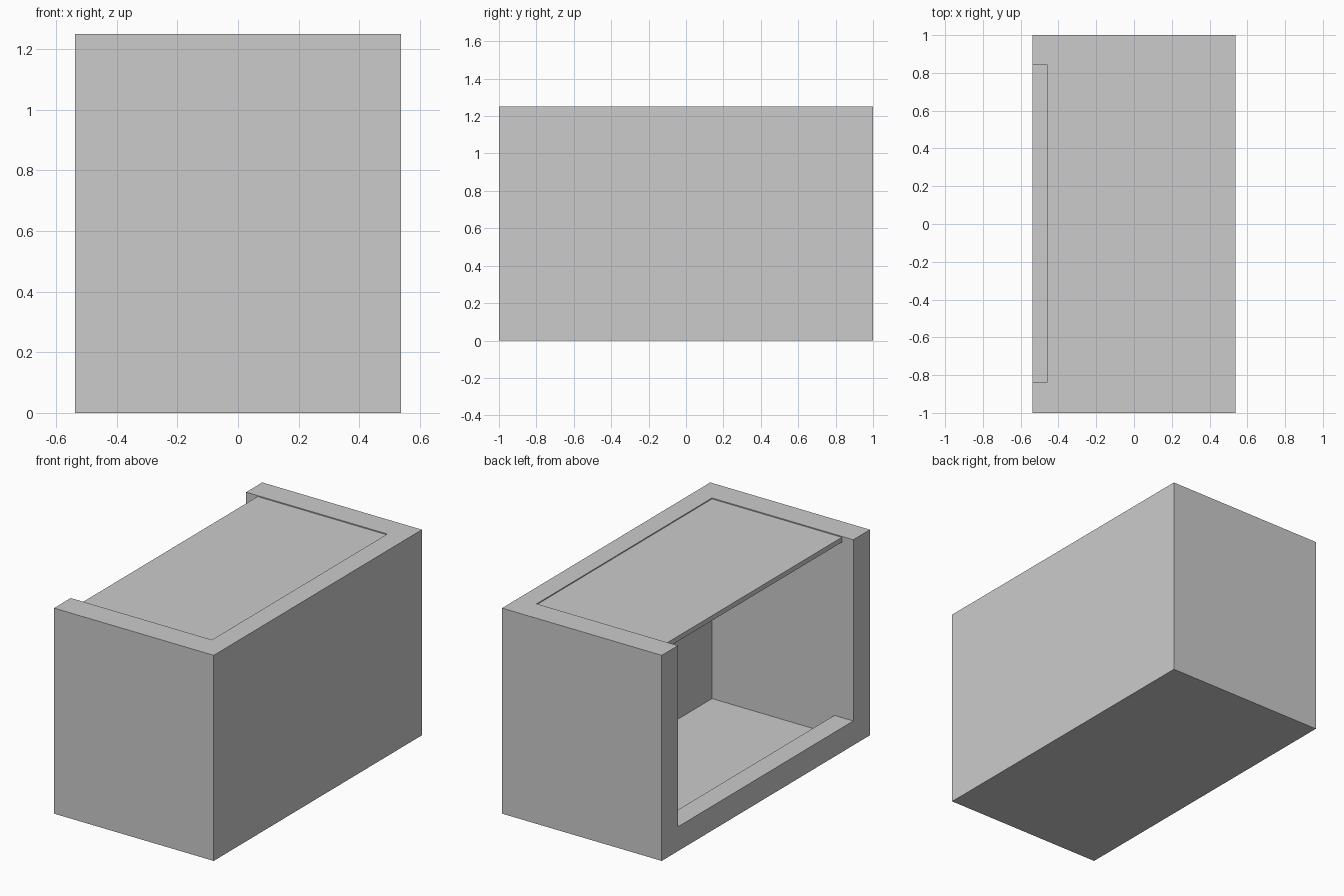
import bpy, bmesh

if "Cube" in bpy.data.objects:
    bpy.data.objects.remove(bpy.data.objects["Cube"])

HX, HY, H = 0.537, 1.0, 1.25      # outer half width, half depth, height
Y0, Y1 = -0.84, 0.845             # inner faces of the end walls
BACK = 0.413                      # inner face of the back wall


def extrude_profile(name, xz, y0, y1):
    """Prism from an (x, z) outline swept along y."""
    bm = bmesh.new()
    face = bm.faces.new([bm.verts.new((x, y0, z)) for x, z in xz])
    new = bmesh.ops.extrude_face_region(bm, geom=[face])["geom"]
    verts = [v for v in new if isinstance(v, bmesh.types.BMVert)]
    bmesh.ops.translate(bm, verts=verts, vec=(0, y1 - y0, 0))
    bmesh.ops.recalc_face_normals(bm, faces=bm.faces)
    mesh = bpy.data.meshes.new(name)
    bm.to_mesh(mesh)
    bm.free()
    obj = bpy.data.objects.new(name, mesh)
    bpy.context.collection.objects.link(obj)
    return obj


def rect(x0, x1, z0, z1):
    return [(x0, z0), (x1, z0), (x1, z1), (x0, z1)]


# Case: solid block hollowed out, open at the left side and the top
case = extrude_profile("case", rect(-HX, HX, 0, H), -HY, HY)

# Cavity outline leaves a thin floor and a raised front rail
cavity = extrude_profile("cavity_cutter", [
    (-1, 0.148), (-0.41, 0.148), (-0.41, 0.03),
    (BACK, 0.03), (BACK, 2), (-1, 2)], Y0, Y1)
cavity.hide_render = True

cut = case.modifiers.new("hollow", "BOOLEAN")
cut.operation = "DIFFERENCE"
cut.solver = "EXACT"
cut.object = cavity
bpy.context.view_layer.objects.active = case
bpy.ops.object.modifier_apply(modifier=cut.name)
bpy.data.objects.remove(cavity)

# Lid: thin panel sunk just below the rim, short of the open side
extrude_profile("lid_panel", rect(-0.46, BACK, 1.214, 1.244), Y0, Y1)
